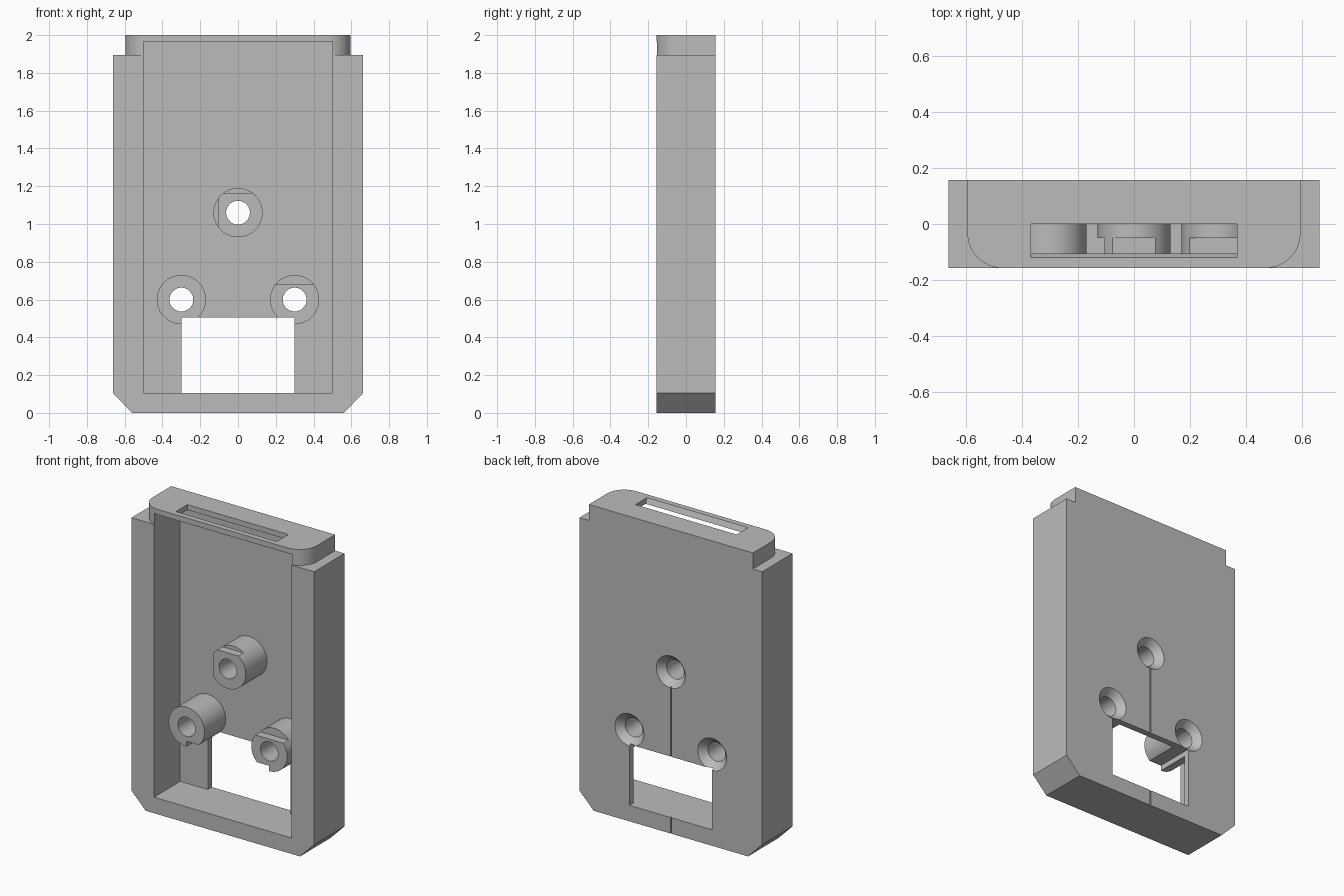
import bpy
import bmesh
from math import sin, cos, pi, radians
from mathutils import Vector

cube = bpy.data.objects.get("Cube")
if cube:
    bpy.data.objects.remove(cube, do_unlink=True)

grey = bpy.data.materials.new("plain_grey")
grey.use_nodes = True
colour = (0.5, 0.5, 0.5, 1)
grey.diffuse_color = colour
grey.node_tree.nodes["Principled BSDF"].inputs["Base Color"].default_value = colour

FRONT, BACK, FLOOR = -0.157, 0.157, 0.115
POST_FRONT, POST_STEP = -0.105, -0.05


def loft(name, rings):
    """Solid through matching rings of points, capped at both ends."""
    bm = bmesh.new()
    loops = [[bm.verts.new(p) for p in ring] for ring in rings]
    n = len(loops[0])
    for a, b in zip(loops, loops[1:]):
        for i in range(n):
            j = (i + 1) % n
            bm.faces.new((a[i], a[j], b[j], b[i]))
    bm.faces.new(loops[0][::-1])
    bm.faces.new(loops[-1])
    bmesh.ops.recalc_face_normals(bm, faces=bm.faces)
    mesh = bpy.data.meshes.new(name)
    bm.to_mesh(mesh)
    bm.free()
    mesh.materials.append(grey)
    obj = bpy.data.objects.new(name, mesh)
    bpy.context.collection.objects.link(obj)
    return obj


def prism_y(name, outline, y0, y1):
    return loft(name, [[Vector((x, y, z)) for x, z in outline] for y in (y0, y1)])


def box(name, x0, x1, y0, y1, z0, z1):
    return prism_y(name, [(x0, z0), (x1, z0), (x1, z1), (x0, z1)], y0, y1)


def turned(name, x, z, profile, sides=64):
    """Round solid along y from (y, radius) pairs."""
    turn = [2 * pi * i / sides for i in range(sides)]
    return loft(name, [[Vector((x + r * cos(t), y, z + r * sin(t))) for t in turn]
                       for y, r in profile])


def combine(target, tool, operation="DIFFERENCE"):
    tool.hide_render = True
    mod = target.modifiers.new(operation.lower(), "BOOLEAN")
    mod.operation, mod.solver, mod.object = operation, "EXACT", tool
    bpy.context.view_layer.objects.active = target
    bpy.ops.object.modifier_apply(modifier=mod.name)
    bpy.data.objects.remove(tool, do_unlink=True)


# Case body with chamfered lower corners
right = [(0.56, 0), (0.663, 0.105), (0.663, 1.895)]
case = prism_y("case", right + [(-x, z) for x, z in right[::-1]], FRONT, BACK)

# Top tab with rounded front corners
R, W = 0.125, 0.595
arc = [(W - R + R * sin(t), FRONT + R - R * cos(t))
       for t in [i * pi / 32 for i in range(17)]]
half = arc + [(W, BACK)]
outline = half + [(-x, y) for x, y in half[::-1]]
tab = loft("top_tab", [[Vector((x, y, z)) for x, y in outline] for z in (1.8, 2.0)])
combine(case, tab, "UNION")

# Front pocket, rear window and top slot
combine(case, box("pocket_cutter", -0.5, 0.5, -0.3, FLOOR, 0.105, 1.965))


def window():
    return box("window_cutter", -0.3, 0.3, -0.3, 0.3, 0.105, 0.505)


combine(case, window())
slot = loft("slot_cutter", [[Vector((x, y, z)) for x, y in
            ((-0.367, f), (0.367, f), (0.367, 0), (-0.367, 0))]
            for z, f in ((1.93, -0.105), (1.965, -0.105), (2.0, -0.12), (2.05, -0.12))])
combine(case, slot)

# Fine groove down the middle of the back
for z0, z1 in ((-0.1, 0.2), (0.45, 1.06)):
    combine(case, box("groove_cutter", -0.004, 0.004, BACK - 0.008, 0.3, z0, z1))


# Screw posts with countersunk holes through the back
def screw_hole(x, z):
    return turned("hole_cutter", x, z, [(-0.3, 0.063), (BACK - 0.045, 0.063),
                                        (BACK, 0.105), (BACK + 0.05, 0.105)])


posts = []
for name, x, z in (("upper_post", 0, 1.06), ("left_post", 0.3, 0.6), ("right_post", -0.3, 0.6)):
    post = turned(name, x, z, [(POST_FRONT, 0.13), (FLOOR + 0.002, 0.13)])
    combine(post, screw_hole(x, z))
    combine(case, screw_hole(x, z))
    combine(post, window())
    posts.append(post)

# Flats on the post tips
upper, left, _ = posts
combine(upper, box("flat_cutter", -0.3, 0.3, -0.3, POST_STEP, 1.165, 1.4))
combine(upper, box("flat_cutter", -0.3, -0.105, -0.3, POST_STEP, 0.8, 1.4))
combine(left, box("flat_cutter", 0, 0.6, -0.3, POST_STEP, 0.68, 0.9))

# Smooth the round surfaces and keep the edges sharp
bpy.ops.object.select_all(action="DESELECT")
for obj in [case] + posts:
    obj.select_set(True)
bpy.context.view_layer.objects.active = case
bpy.ops.object.shade_smooth_by_angle(angle=radians(25))
